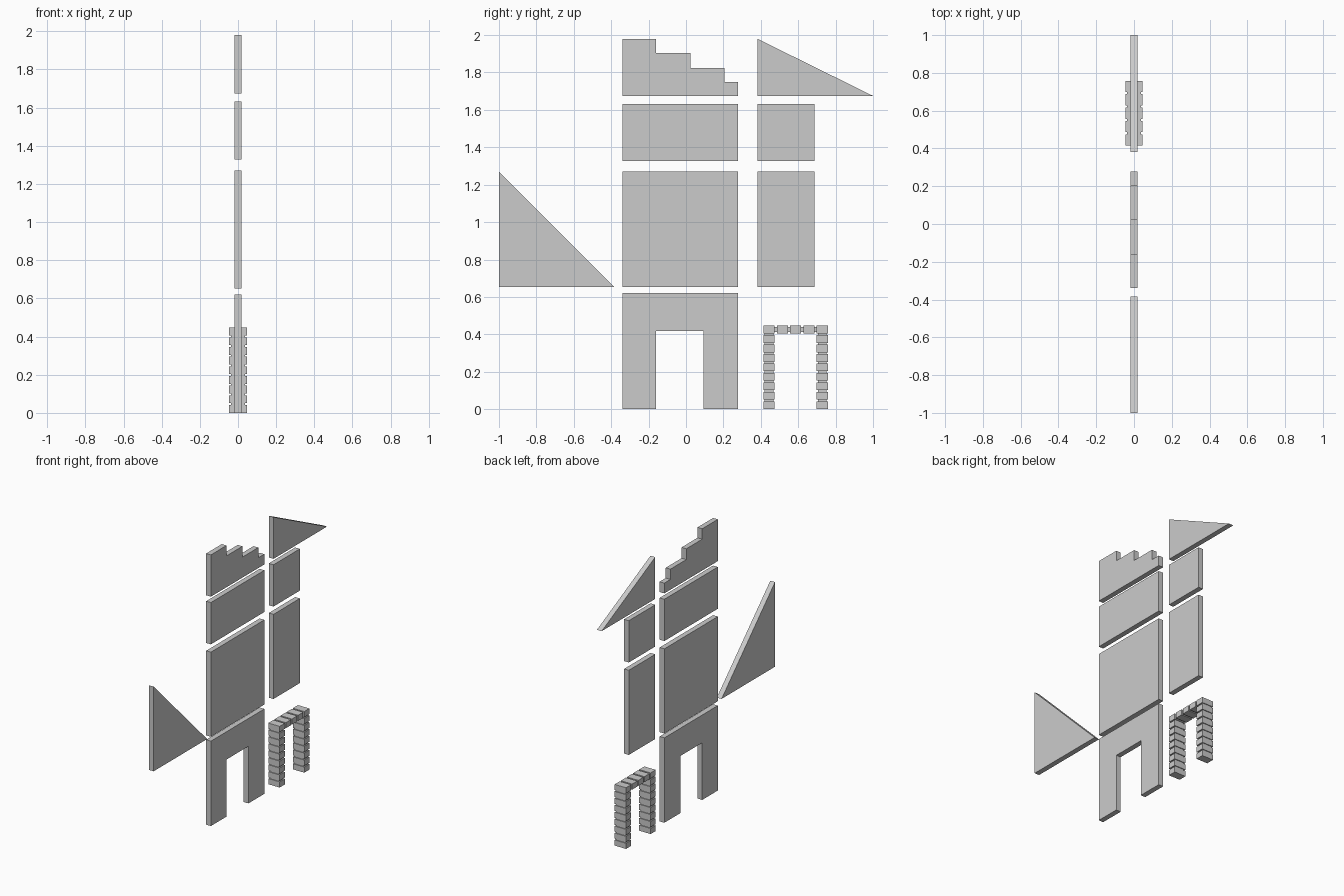
import bpy, bmesh

if "Cube" in bpy.data.objects:
    bpy.data.objects.remove(bpy.data.objects["Cube"])

T = 0.019            # half thickness of the flat panels
L, R = -0.34, 0.277  # main column sides
A, B = 0.382, 0.687  # side column sides


def panel(name, pts, half=T):
    """Extrude a (y, z) outline along x."""
    bm = bmesh.new()
    face = bm.faces.new([bm.verts.new((-half, y, z)) for y, z in pts])
    ext = bmesh.ops.extrude_face_region(bm, geom=[face])
    bmesh.ops.translate(bm, vec=(2 * half, 0, 0),
                        verts=[g for g in ext["geom"] if isinstance(g, bmesh.types.BMVert)])
    bmesh.ops.recalc_face_normals(bm, faces=bm.faces)
    mesh = bpy.data.meshes.new(name)
    bm.to_mesh(mesh)
    bm.free()
    obj = bpy.data.objects.new(name, mesh)
    bpy.context.collection.objects.link(obj)
    return obj


def rect(name, y0, y1, z0, z1, half=T):
    return panel(name, [(y0, z0), (y1, z0), (y1, z1), (y0, z1)], half)


# Main column of wall pieces
panel("doorway_wall", [(L, 0), (-0.16, 0), (-0.16, 0.417), (0.093, 0.417),
                       (0.093, 0), (R, 0), (R, 0.62), (L, 0.62)])
rect("full_wall", L, R, 0.652, 1.27)
rect("half_height_wall", L, R, 1.327, 1.632)
panel("stepped_wall", [(L, 1.675), (R, 1.675), (R, 1.75), (0.207, 1.75),
                       (0.207, 1.825), (0.024, 1.825), (0.024, 1.904),
                       (-0.16, 1.904), (-0.16, 1.98), (L, 1.98)])

# Side column of narrow pieces
rect("half_width_wall", A, B, 0.652, 1.27)
rect("quarter_wall", A, B, 1.327, 1.632)

# Triangular gables
panel("low_gable", [(A, 1.675), (1.0, 1.675), (A, 1.98)])
panel("tall_gable", [(-1.0, 0.652), (-0.383, 0.652), (-1.0, 1.27)])

# Stone door frame: blocks around a recessed mortar core
Y0, Y1, W, H = 0.415, 0.758, 0.059, 0.041
STEP_Z, STEP_Y, STONE = 0.0507, 0.071, 0.046
for side, y in (("left", Y0), ("right", Y1 - W)):
    for i in range(8):
        rect(f"{side}_jamb_stone_{i}", y, y + W, i * STEP_Z, i * STEP_Z + H, STONE)
z = 8 * STEP_Z
for i in range(5):
    y = Y0 + i * STEP_Y
    rect(f"lintel_stone_{i}", y, y + W, z, z + H, STONE)
g = 0.006
panel("frame_mortar", [(Y0 + g, 0.004), (Y0 + W - g, 0.004), (Y0 + W - g, z + g),
                       (Y1 - W + g, z + g), (Y1 - W + g, 0.004), (Y1 - g, 0.004),
                       (Y1 - g, z + H - g), (Y0 + g, z + H - g)], 0.037)
